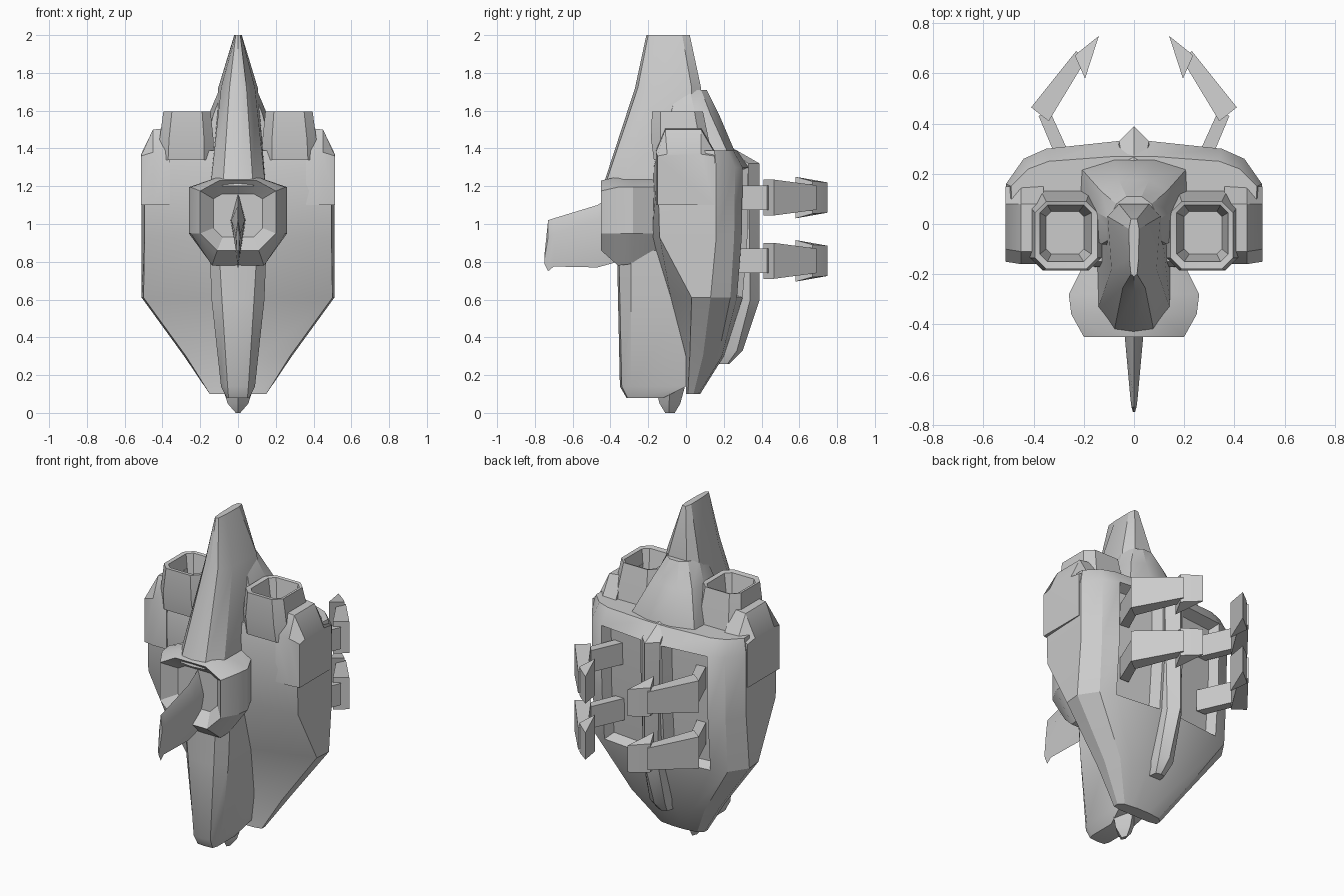
import bpy, bmesh, math

def loft(name, rings, mirror=False, inset=None):
    """Skin closed rings of 3D points; inset = (face test, thickness, depth)."""
    bm = bmesh.new()
    vs = [[bm.verts.new(p) for p in r] for r in rings]
    n = len(vs[0])
    for a, b in zip(vs, vs[1:]):
        for i in range(n):
            j = (i + 1) % n
            bm.faces.new((a[i], a[j], b[j], b[i]))
    bm.faces.new(vs[0][::-1])
    bm.faces.new(vs[-1])
    bmesh.ops.recalc_face_normals(bm, faces=bm.faces)
    bm.normal_update()
    if inset:
        test, thick, depth = inset
        fs = [f for f in bm.faces if test(f)]
        bmesh.ops.inset_region(bm, faces=fs, thickness=thick, use_even_offset=True)
        bm.normal_update()
        for v in {v for f in fs for v in f.verts}:
            v.co.y += depth
    me = bpy.data.meshes.new(name)
    bm.to_mesh(me)
    bm.free()
    ob = bpy.data.objects.new(name, me)
    bpy.context.collection.objects.link(ob)
    if mirror:
        ob.modifiers.new("mirror", 'MIRROR').use_mirror_merge = False
    return ob

def sym(half):
    """Complete a half outline (first coordinate >= 0) across the centre."""
    return half + [(-x, y) for x, y in reversed(half) if x > 0]

def stack(name, levels, **kw):
    """Loft symmetric xy half outlines along z."""
    return loft(name, [[(x, y, z) for x, y in sym(h)] for z, h in levels], **kw)

# Main hull with recessed rear panels
stack("main_hull", [
    (0.10, [(0, 0.0), (0.10, 0.0), (0.15, 0.01), (0.15, 0.04), (0.12, 0.065), (0.08, 0.07), (0.04, 0.075)]),
    (0.30, [(0, 0.0), (0.12, 0.0), (0.275, 0.02), (0.285, 0.09), (0.24, 0.17), (0.18, 0.19), (0.06, 0.20)]),
    (0.61, [(0, -0.09), (0.14, -0.08), (0.50, 0.03), (0.51, 0.13), (0.44, 0.235), (0.35, 0.27), (0.07, 0.30)]),
    (0.93, [(0, -0.19), (0.14, -0.18), (0.495, -0.14), (0.51, 0.16), (0.44, 0.255), (0.35, 0.295), (0.07, 0.325)]),
    (1.30, [(0, -0.17), (0.14, -0.17), (0.495, -0.15), (0.51, 0.16), (0.44, 0.26), (0.35, 0.30), (0.07, 0.33)]),
    (1.39, [(0, -0.15), (0.14, -0.15), (0.48, -0.14), (0.49, 0.15), (0.42, 0.22), (0.34, 0.25), (0.07, 0.27)]),
], inset=(lambda f: f.normal.y > 0.8 and 0.15 < abs(f.calc_center_median().x) < 0.3
          and 0.65 < f.calc_center_median().z < 1.28, 0.025, -0.06))

# Ridge down the middle of the back
stack("rear_ridge", [
    (0.26, [(0, 0.12), (0.04, 0.16), (0.03, 0.22), (0, 0.23)]),
    (0.33, [(0, 0.12), (0.06, 0.16), (0.05, 0.27), (0, 0.30)]),
    (0.60, [(0, 0.18), (0.07, 0.20), (0.05, 0.34), (0, 0.39)]),
    (1.32, [(0, 0.18), (0.07, 0.20), (0.06, 0.33), (0, 0.39)]),
    (1.40, [(0, 0.18), (0.05, 0.20), (0.04, 0.23), (0, 0.25)]),
])

# Tall spire and the collar behind it
stack("spire", [
    (1.20, [(0, -0.44), (0.08, -0.43), (0.145, -0.34), (0.15, 0.03), (0.08, 0.08)]),
    (1.72, [(0, -0.27), (0.045, -0.255), (0.09, -0.18), (0.105, 0.03), (0.06, 0.08)]),
    (2.00, [(0, -0.21), (0.012, -0.20), (0.018, -0.14), (0.02, -0.02), (0.012, 0.02)]),
])
stack("spire_collar", [
    (1.30, [(0, -0.10), (0.20, -0.05), (0.23, 0.13), (0.22, 0.23), (0.08, 0.26)]),
    (1.38, [(0, -0.10), (0.18, -0.05), (0.215, 0.12), (0.21, 0.22), (0.08, 0.26)]),
    (1.58, [(0, -0.10), (0.13, -0.08), (0.155, 0.05), (0.13, 0.13), (0.06, 0.175)]),
    (1.71, [(0, -0.08), (0.08, -0.05), (0.10, 0.02), (0.07, 0.08), (0.03, 0.11)]),
])

# Lower front keel with its small tip
stack("front_keel", [
    (0.08, [(0, -0.315), (0.05, -0.31), (0.06, -0.28), (0.06, -0.12)]),
    (0.14, [(0, -0.35), (0.055, -0.34), (0.09, -0.29), (0.09, 0.0)]),
    (0.60, [(0, -0.36), (0.085, -0.35), (0.14, -0.29), (0.14, 0.0)]),
    (0.86, [(0, -0.365), (0.10, -0.355), (0.15, -0.29), (0.15, 0.0)]),
])
stack("keel_tip", [
    (0.00, [(0, -0.11), (0.012, -0.09), (0, -0.06)]),
    (0.05, [(0, -0.14), (0.055, -0.09), (0, -0.03)]),
    (0.16, [(0, -0.17), (0.09, -0.08), (0, 0.0)]),
])

# Front block with a recessed mouth, and the blade fin in it
def block_ring(y, w, top, low):
    half = [(0, top), (0.10, top), (w, top - 0.055), (w, 0.95), (0.55 * w, low), (0, low)]
    return [(x, y, z) for x, z in half + [(-x, z) for x, z in half[-2:0:-1]]]
loft("front_block", [
    block_ring(-0.14, 0.19, 1.25, 0.80),
    block_ring(-0.28, 0.26, 1.25, 0.79),
    block_ring(-0.36, 0.25, 1.25, 0.78),
    block_ring(-0.45, 0.20, 1.23, 0.86),
], inset=(lambda f: f.normal.y < -0.95 and f.calc_center_median().y < -0.44, 0.07, 0.07))
loft("blade_fin", [[(0, y, t), (w, y, m), (0, y, b), (-w, y, m)] for y, t, m, b, w in [
    (-0.36, 1.17, 1.02, 0.80, 0.04), (-0.47, 1.10, 1.02, 0.77, 0.035),
    (-0.70, 1.03, 0.95, 0.775, 0.014), (-0.73, 1.02, 0.93, 0.75, 0.01),
    (-0.75, 0.83, 0.81, 0.79, 0.004)]])

# Shoulder pads
def pad_ring(x, y0, y1, top, c):
    return [(x, y0, 1.10), (x, y1, 1.10), (x, y1, top - c), (x, y1 - 0.07, top),
            (x, y0 + 0.05, top), (x, y0, top - c)]
loft("shoulder_pad", [pad_ring(0.36, -0.16, 0.15, 1.51, 0.12), pad_ring(0.45, -0.16, 0.15, 1.50, 0.12),
                      pad_ring(0.513, -0.15, 0.15, 1.37, 0.01)], mirror=True)

# Hollow top nozzles
def oct_ring(z, x0, x1, y0, y1, c):
    return [(x0 + c, y0, z), (x1 - c, y0, z), (x1, y0 + c, z), (x1, y1 - c, z),
            (x1 - c, y1, z), (x0 + c, y1, z), (x0, y1 - c, z), (x0, y0 + c, z)]
loft("top_nozzle", [
    oct_ring(1.34, 0.13, 0.42, -0.17, 0.14, 0.05), oct_ring(1.45, 0.13, 0.415, -0.185, 0.12, 0.05),
    oct_ring(1.595, 0.145, 0.395, -0.18, 0.09, 0.045), oct_ring(1.59, 0.17, 0.375, -0.15, 0.075, 0.03),
    oct_ring(1.44, 0.20, 0.35, -0.12, 0.05, 0.02)], mirror=True)

# Two pairs of rear claws, each made of three links
def post(x, y, z, h):
    return (x, y, z - h), (x, y, z + h)
def link(name, posts, z):
    ends = [post(x, y, z, h) for x, y, h in posts]
    loft(name, [[e[0] for e in ends], [e[1] for e in ends]], mirror=True)
for tag, z in (("upper", 1.14), ("lower", 0.805)):
    link(tag + "_claw_base", [(0.24, 0.24, 0.065), (0.30, 0.24, 0.065), (0.38, 0.43, 0.065), (0.34, 0.46, 0.065)], z)
    link(tag + "_claw_arm", [(0.34, 0.41, 0.095), (0.41, 0.465, 0.095), (0.23, 0.69, 0.065), (0.195, 0.65, 0.065)], z)
    link(tag + "_claw_tip", [(0.195, 0.58, 0.11), (0.235, 0.67, 0.085), (0.215, 0.69, 0.085), (0.14, 0.75, 0.08)], z)

for ob in bpy.context.scene.objects:
    ob.select_set(True)
    bpy.context.view_layer.objects.active = ob
bpy.ops.object.shade_smooth_by_angle(angle=math.radians(30))
